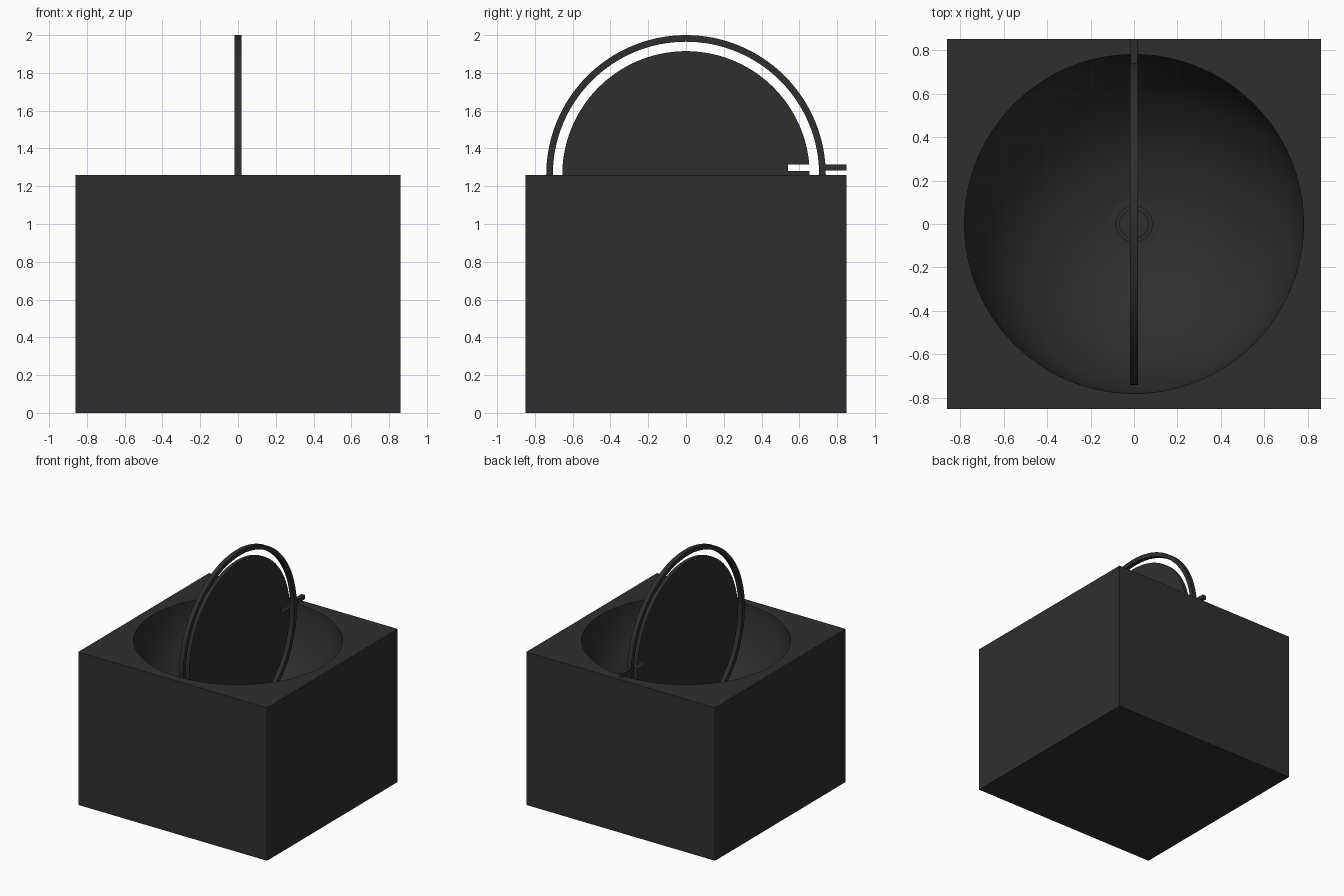
import bpy, bmesh, math

if "Cube" in bpy.data.objects:
    bpy.data.objects.remove(bpy.data.objects["Cube"])

RIM = 1.26  # height of the block top and centre of the round parts

mat = bpy.data.materials.new("charcoal")
mat.diffuse_color = (0.028, 0.028, 0.028, 1)
mat.use_nodes = True
mat.node_tree.nodes["Principled BSDF"].inputs["Base Color"].default_value = mat.diffuse_color


def add_mesh(name, bm, angle=30):
    bmesh.ops.recalc_face_normals(bm, faces=bm.faces)
    me = bpy.data.meshes.new(name)
    bm.to_mesh(me)
    bm.free()
    ob = bpy.data.objects.new(name, me)
    bpy.context.collection.objects.link(ob)
    me.materials.append(mat)
    smooth(ob, angle)
    return ob


def smooth(ob, angle=30):
    bpy.ops.object.select_all(action='DESELECT')
    ob.select_set(True)
    bpy.context.view_layer.objects.active = ob
    bpy.ops.object.shade_smooth_by_angle(angle=math.radians(angle))


def box(name, size, loc):
    bm = bmesh.new()
    bmesh.ops.create_cube(bm, size=1)
    bmesh.ops.scale(bm, vec=size, verts=bm.verts)
    bmesh.ops.translate(bm, vec=loc, verts=bm.verts)
    return add_mesh(name, bm)


def lathe(name, profile, axis, centre, steps, closed=True):
    """Spin (radius, offset along axis) points around the x or z axis."""
    bm = bmesh.new()
    rings = []
    for i in range(steps):
        t = 2 * math.pi * i / steps
        c, s = math.cos(t), math.sin(t)
        rings.append([bm.verts.new((h, r * c, r * s) if axis == 'X' else (r * c, r * s, h))
                      for r, h in profile])
    n = len(profile)
    for i in range(steps):
        a, b = rings[i], rings[(i + 1) % steps]
        for j in range(n if closed else n - 1):
            k = (j + 1) % n
            bm.faces.new((a[j], a[k], b[k], b[j]))
    bmesh.ops.remove_doubles(bm, verts=bm.verts, dist=1e-5)
    bmesh.ops.translate(bm, vec=centre, verts=bm.verts)
    return add_mesh(name, bm)


# square block with a hemispherical bowl sunk into its top
block = box("block", (1.72, 1.70, RIM), (0, 0, RIM / 2))
bm = bmesh.new()
bmesh.ops.create_uvsphere(bm, u_segments=96, v_segments=48, radius=0.78)
bmesh.ops.translate(bm, vec=(0, 0, RIM + 0.002), verts=bm.verts)
cutter = add_mesh("bowl_cutter", bm)
mod = block.modifiers.new("bowl", 'BOOLEAN')
mod.operation = 'DIFFERENCE'
mod.solver = 'EXACT'
mod.object = cutter
bpy.context.view_layer.objects.active = block
bpy.ops.object.modifier_apply(modifier=mod.name)
bpy.data.objects.remove(cutter)
smooth(block)

# stepped round seat at the bottom of the bowl
lathe("bowl_seat", [(0, 0.47), (0.115, 0.47), (0.115, 0.495), (0.085, 0.495),
                    (0.085, 0.51), (0.065, 0.51), (0.065, 0.495), (0, 0.495)],
      'Z', (0, 0, 0), 48, closed=False)

# upright thin ring
lathe("meridian_ring", [(0.705, -0.018), (0.74, -0.018), (0.74, 0.018), (0.705, 0.018)],
      'X', (0, 0, RIM), 128)

# upright disc with a slot cut into its back edge
R, low, high, depth = 0.655, 0.02, 0.055, 0.54
a0, a1 = math.asin(high / R), 2 * math.pi + math.asin(low / R)
outline = [(R * math.cos(a0 + (a1 - a0) * i / 128), R * math.sin(a0 + (a1 - a0) * i / 128))
           for i in range(129)]
outline += [(depth, low), (depth, high)]
bm = bmesh.new()
face = bm.faces.new([bm.verts.new((-0.015, y, RIM + z)) for y, z in outline])
ext = bmesh.ops.extrude_face_region(bm, geom=[face], use_keep_orig=True)
bmesh.ops.translate(bm, vec=(0.03, 0, 0),
                    verts=[v for v in ext["geom"] if isinstance(v, bmesh.types.BMVert)])
add_mesh("disc", bm)

# pointer bar behind the ring, in line with the slot
box("pointer", (0.034, 0.13, 0.032), (0, 0.785, RIM + 0.038))
